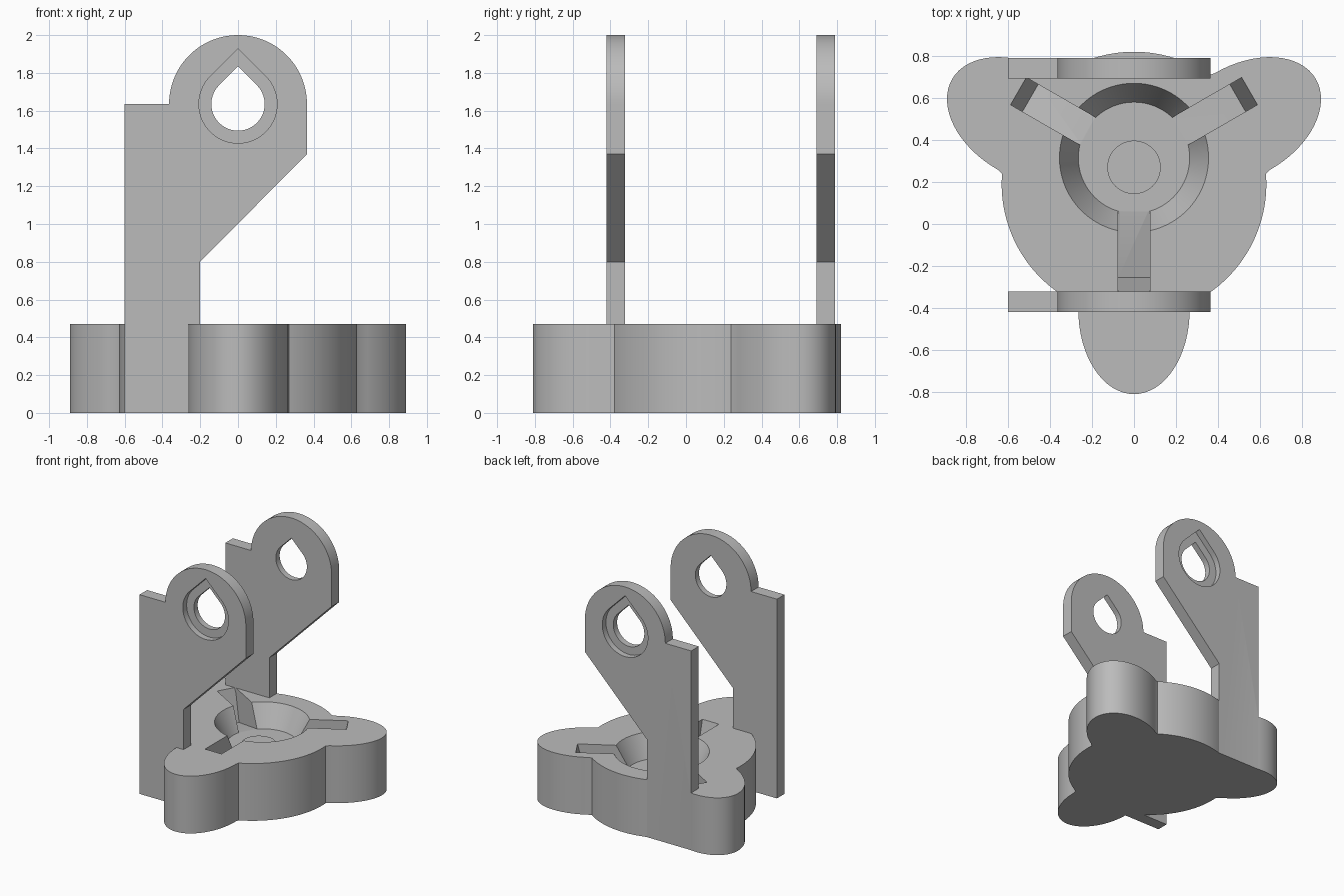
import bpy, bmesh, math
from mathutils import Matrix, Vector

if "Cube" in bpy.data.objects:
    bpy.data.objects.remove(bpy.data.objects["Cube"])

grey = bpy.data.materials.new("light_grey")
grey.diffuse_color = (0.5, 0.5, 0.5, 1)
grey.use_nodes = True
grey.node_tree.nodes["Principled BSDF"].inputs["Base Color"].default_value = grey.diffuse_color
TOP = 0.47            # top of the base
BOWL = (0, 0.315)     # bowl centre in plan


def prism(name, pts, vec):
    """Closed solid swept from a polygon of 3D points along a vector."""
    bm = bmesh.new()
    face = bm.faces.new([bm.verts.new(p) for p in pts])
    ext = bmesh.ops.extrude_face_region(bm, geom=[face])
    bmesh.ops.translate(bm, vec=vec, verts=[g for g in ext["geom"] if isinstance(g, bmesh.types.BMVert)])
    bmesh.ops.recalc_face_normals(bm, faces=bm.faces)
    return finish(name, bm)


def cone(name, r1, r2, z1, z2, centre):
    bm = bmesh.new()
    bmesh.ops.create_cone(bm, cap_ends=True, segments=96, radius1=r1, radius2=r2, depth=z2 - z1,
                          matrix=Matrix.Translation((*centre, (z1 + z2) / 2)))
    return finish(name, bm)


def finish(name, bm):
    me = bpy.data.meshes.new(name)
    bm.to_mesh(me)
    bm.free()
    me.materials.append(grey)
    ob = bpy.data.objects.new(name, me)
    bpy.context.collection.objects.link(ob)
    return ob


def boolean(target, tool, op):
    mod = target.modifiers.new("bool", "BOOLEAN")
    mod.operation, mod.solver, mod.object = op, "EXACT", tool
    bpy.context.view_layer.objects.active = target
    bpy.ops.object.modifier_apply(modifier="bool")
    bpy.data.objects.remove(tool)


def outline_radius(t):
    """Disc with three elliptical lobes, as distance from the disc centre."""
    r, d, a, b = 0.63, 0.6, 0.4, 0.265
    for k in (30, 150, 270):
        c, s = math.cos(t - math.radians(k)), math.sin(t - math.radians(k))
        A, B, C = c * c / a**2 + s * s / b**2, c * d / a**2, d * d / a**2 - 1
        if c > 0 and B * B > A * C:
            r = max(r, (B + math.sqrt(B * B - A * C)) / A)
    return r


# Lobed base
ring = [math.radians(i * 1.5) for i in range(240)]
base = prism("bracket_base", [(outline_radius(t) * math.cos(t), 0.19 + outline_radius(t) * math.sin(t), 0)
                              for t in ring], (0, 0, TOP))

# Tapered bowl and the three undercut slots around it
FLOOR = TOP - 0.18
k = 0.09 / 0.18
boolean(base, cone("bowl_cutter", 0.265, 0.355 + 0.05 * k, FLOOR, TOP + 0.05, BOWL), "DIFFERENCE")
for deg in (30, 150, 270):
    out = Vector((math.cos(math.radians(deg)), math.sin(math.radians(deg)), 0))
    side = Vector((-out.y, out.x, 0))
    profile = [(0.1, FLOOR + 0.04), (0.57, FLOOR - 0.08), (0.648, TOP + 0.05), (0.1, TOP + 0.05)]
    pts = [Vector((*BOWL, z)) + out * r - side * 0.075 for r, z in profile]
    boolean(base, prism("slot_cutter", pts, side * 0.15), "DIFFERENCE")

# Low round boss on the bowl floor
boolean(base, cone("boss", 0.127, 0.127, FLOOR - 0.02, FLOOR + 0.025, (0, 0.27)), "UNION")


def teardrop(r, y):
    """Round hole with a 45 degree pointed top."""
    arc = [math.radians(135 + i * 270 / 60) for i in range(61)]
    return [(r * math.cos(t), y, 1.635 + r * math.sin(t)) for t in arc] + [(0, y, 1.635 + r * math.sqrt(2))]


# Two upright plates with teardrop holes recessed on their outer faces
R = 0.365
arc = [math.radians(i * 180 / 64) for i in range(65)]
plate = [(-0.6, 0), (-0.2, 0), (-0.2, 0.8), (R, 1.37)]
plate += [(R * math.cos(t), 1.635 + R * math.sin(t)) for t in arc] + [(-0.6, 1.635)]
for name, y, recess in (("front_plate", -0.42, -0.47), ("back_plate", 0.692, 0.742)):
    ob = prism(name, [(x, y, z) for x, z in plate], (0, 0.098, 0))
    boolean(ob, prism("hole_cutter", teardrop(0.141, y - 0.1), (0, 0.3, 0)), "DIFFERENCE")
    boolean(ob, prism("recess_cutter", teardrop(0.207, recess), (0, 0.1, 0)), "DIFFERENCE")
    boolean(base, ob, "UNION")

bpy.ops.object.select_all(action="DESELECT")
base.select_set(True)
bpy.context.view_layer.objects.active = base
bpy.ops.object.shade_smooth_by_angle(angle=math.radians(25))
